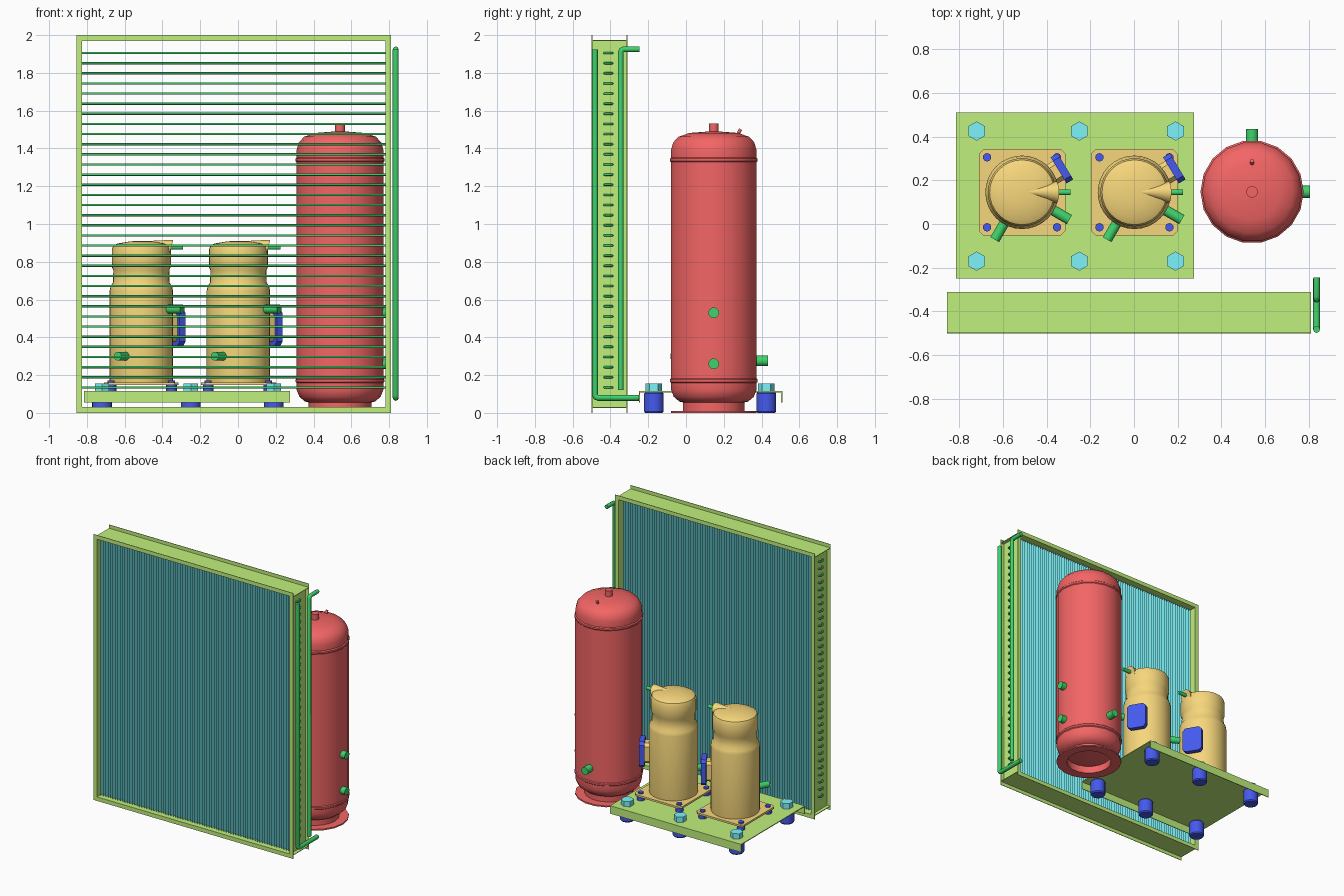
import bpy, bmesh
from math import sin, cos, pi, radians
from mathutils import Vector, Matrix

if "Cube" in bpy.data.objects:
    bpy.data.objects.remove(bpy.data.objects["Cube"])

def mat(name, r, g, b):
    m = bpy.data.materials.new(name)
    m.diffuse_color = (r, g, b, 1)
    m.use_nodes = True
    m.node_tree.nodes["Principled BSDF"].inputs["Base Color"].default_value = m.diffuse_color
    return m

LIME = mat("lime", .53, .87, .2)
GREEN = mat("green", .05, .65, .15)
RED = mat("red", .9, .13, .13)
ORANGE = mat("orange", .93, .68, .2)
BLUE = mat("blue", .06, .1, .85)
CYAN = mat("cyan", .2, .9, .95)

def finish(name, bm, m, smooth=None):
    bmesh.ops.recalc_face_normals(bm, faces=bm.faces)
    me = bpy.data.meshes.new(name)
    bm.to_mesh(me)
    bm.free()
    me.materials.append(m)
    ob = bpy.data.objects.new(name, me)
    bpy.context.collection.objects.link(ob)
    if smooth:
        bpy.ops.object.select_all(action='DESELECT')
        ob.select_set(True)
        bpy.context.view_layer.objects.active = ob
        bpy.ops.object.shade_smooth_by_angle(angle=radians(smooth))
    return ob

def cone(name, p1, p2, r1, m, r2=None, seg=20, smooth=35):
    p1, p2 = Vector(p1), Vector(p2)
    d = p2 - p1
    M = Matrix.Translation((p1 + p2) / 2) @ d.to_track_quat('Z', 'Y').to_matrix().to_4x4()
    bm = bmesh.new()
    bmesh.ops.create_cone(bm, cap_ends=True, segments=seg, radius1=r1,
                          radius2=r1 if r2 is None else r2, depth=d.length, matrix=M)
    return finish(name, bm, m, smooth)

def lathe(name, prof, x, y, seg, m, smooth=35):
    bm = bmesh.new()
    vs = [bm.verts.new((x + r, y, z)) for r, z in prof]
    es = [bm.edges.new(p) for p in zip(vs, vs[1:])]
    bmesh.ops.spin(bm, geom=vs + es, cent=(x, y, 0), axis=(0, 0, 1), angle=2 * pi, steps=seg)
    bmesh.ops.remove_doubles(bm, verts=bm.verts, dist=1e-4)
    return finish(name, bm, m, smooth)

def extrude(name, pts, vec, m):
    bm = bmesh.new()
    f = bm.faces.new([bm.verts.new(p) for p in pts])
    r = bmesh.ops.extrude_face_region(bm, geom=[f])
    bmesh.ops.translate(bm, vec=vec, verts=[v for v in r['geom'] if isinstance(v, bmesh.types.BMVert)])
    return finish(name, bm, m)

def u_profile(y0, y1, z, tip, t):
    # web at height z, flanges running to height tip
    zi = z + (t if tip > z else -t)
    return [(y0, z), (y1, z), (y1, tip), (y1 - t, tip), (y1 - t, zi),
            (y0 + t, zi), (y0 + t, tip), (y0, tip)]

def pipes(name, paths, r, m, cyclic=False):
    cu = bpy.data.curves.new(name, 'CURVE')
    cu.dimensions = '3D'
    cu.bevel_depth = r
    cu.bevel_resolution = 2
    cu.use_fill_caps = True
    for path in paths:
        s = cu.splines.new('POLY')
        s.points.add(len(path) - 1)
        for p, c in zip(s.points, path):
            p.co = (*c, 1)
        s.use_cyclic_u = cyclic
    cu.materials.append(m)
    ob = bpy.data.objects.new(name, cu)
    bpy.context.collection.objects.link(ob)

# Coil frame: four channels opening outward
X0, X1, Y0, Y1 = -.855, .81, -.5, -.31
for nm, z, tip in (("top", 1.97, 2), ("bottom", .03, 0)):
    extrude("coil_frame_" + nm, [(X0, y, zz) for y, zz in u_profile(Y0, Y1, z, tip, .004)], (X1 - X0, 0, 0), LIME)
for nm, x, tip in (("left", X0 + .03, X0), ("right", X1 - .03, X1)):
    extrude("coil_frame_" + nm, [(xx, y, .03) for y, xx in u_profile(Y0, Y1, x, tip, .004)], (0, 0, 1.94), LIME)

# Coil fins: thin upright sheets
bm = bmesh.new()
N = 80
for i in range(N):
    x = -.815 + i * 1.585 / (N - 1)
    bm.faces.new([bm.verts.new((x, y, z)) for y, z in ((-.47, .032), (-.35, .032), (-.35, 1.968), (-.47, 1.968))])
finish("coil_fins", bm, CYAN)

# Coil tubes: one flat loop per row, with return bends outside the end plates
loops = []
for i in range(34):
    z = .135 + i * 1.77 / 33
    loops.append([(cx + .021 * cos(a), -.411 + .021 * sin(a), z)
                  for cx, st in ((.782, -pi / 2), (-.827, pi / 2))
                  for a in (st + k * pi / 6 for k in range(7))])
pipes("coil_tubes", loops, .006, GREEN, True)

# Header pipes beside the coil
hx = .835
pipes("inlet_header", [[(hx, -.482, 1.925), (hx, -.482, .095), (hx, -.477, .084), (hx, -.466, .08), (hx, -.25, .08)]], .016, GREEN)
pipes("outlet_header", [[(hx, -.345, .12), (hx, -.345, 1.91), (hx, -.34, 1.921), (hx, -.329, 1.925), (hx, -.245, 1.925)]], .015, GREEN)

# Compressor base tray with turned-down front and back edges
extrude("base_tray", [(-.815, y, z) for y, z in u_profile(-.25, .51, .115, .055, .006)], (1.09, 0, 0), LIME)
for x in (-.72, -.25, .19):
    for y in (-.17, .425):
        lathe("rubber_foot", [(0, 0), (.046, 0), (.052, .008), (.052, .102), (.046, .109), (0, .109)], x, y, 20, BLUE)
        bolt = cone("foot_bolt", (0, 0, .115), (0, 0, .155), .044, CYAN, seg=6, smooth=None)
        bolt.location = (x, y, 0)

# Compressors
SHELL = [(0, .15), (.165, .15), (.168, .17), (.168, .645), (.163, .67), (.15, .69), (.148, .755),
         (.156, .772), (.156, .865), (.148, .885), (.125, .897), (.06, .908), (0, .911)]

def compressor(cx, cy):
    lathe("compressor_shell", SHELL, cx, cy, 32, ORANGE, 40)
    h, c = .198, .022
    corners = [(-h + c, -h), (h - c, -h), (h, -h + c), (h, h - c), (h - c, h), (-h + c, h), (-h, h - c), (-h, -h + c)]
    # cut-in flanks leave four mounting ears
    plate = extrude("compressor_mount_plate", [(cx + a, cy + b, .148) for a, b in corners], (0, 0, .014), ORANGE)
    for sx in (-1, 1):
        for sy in (-1, 1):
            x, y = cx + .16 * sx, cy + .16 * sy
            cone("mount_grommet", (x, y, .115), (x, y, .148), .028, BLUE, seg=16)
            cone("mount_bolt", (x, y, .148), (x, y, .172), .019, BLUE, seg=16)

    def at(ang, r, z):
        return (cx + r * cos(radians(ang)), cy + r * sin(radians(ang)), z)
    # discharge hump and stub
    cone("discharge_hump", at(0, .03, .902), at(0, .156, .868), .008, ORANGE, r2=.05, seg=24)
    cone("discharge_pipe", at(0, .14, .877), at(0, .222, .877), .013, GREEN)
    # suction and oil stubs
    cone("suction_pipe", at(-30, .15, .55), at(-30, .25, .55), .024, GREEN)
    cone("oil_pipe", at(-120, .15, .3), at(-120, .25, .3), .023, GREEN)
    # terminal box on its boss
    R = Matrix.Translation((cx, cy, .453)) @ Matrix.Rotation(radians(31), 4, 'Z')
    for nm, r, d, w, hh, m in (("terminal_boss", .14, .058, .05, .075, ORANGE), ("terminal_box", .195, .036, .07, .095, BLUE)):
        k = .02
        pts = [(-w + k, -hh), (w - k, -hh), (w, -hh + k), (w, hh - k), (w - k, hh), (-w + k, hh), (-w, hh - k), (-w, -hh + k)]
        extrude(nm, [R @ Vector((r, a, b)) for a, b in pts], R.to_3x3() @ Vector((d, 0, 0)), m)

for cx in (-.512, .002):
    compressor(cx, .145)

# Receiver tank with weld bands, dome and open skirt
TX, TY = .54, .147
lathe("tank_shell", [(0, .045), (.13, .048), (.185, .06), (.215, .085), (.229, .12), (.229, .158),
                     (.236, .164), (.236, .176), (.231, .182), (.231, 1.328), (.236, 1.334), (.236, 1.346),
                     (.229, 1.352), (.229, 1.395), (.218, 1.432), (.19, 1.462), (.13, 1.482), (0, 1.492)],
      TX, TY, 18, RED)
lathe("tank_skirt", [(.23, 0), (.23, .01), (.166, .01), (.166, .058), (.156, .058), (.156, 0), (.23, 0)], TX, TY, 18, RED)
cone("tank_top_nozzle", (TX, TY, 1.48), (TX, TY, 1.533), .026, RED)
cone("tank_vent", (TX, TY + .12, 1.46), (TX, TY + .142, 1.502), .009, RED, seg=12)
for z in (.26, .53):
    cone("tank_side_port", (TX + .2, TY, z), (TX + .265, TY, z), .028, GREEN)
cone("tank_rear_port", (TX, TY + .2, .275), (TX, TY + .287, .275), .028, GREEN)
